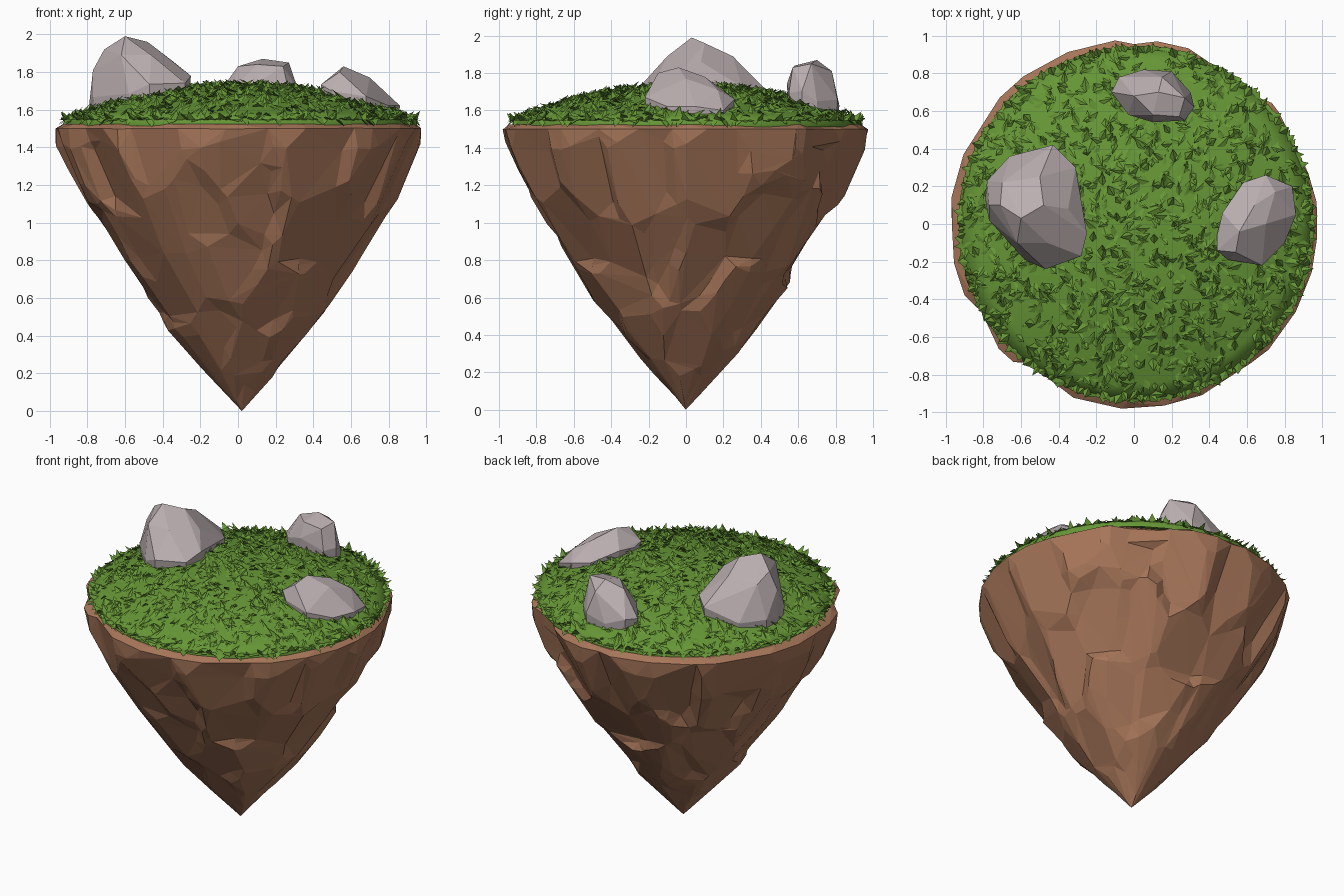
import bpy, bmesh, math, random
from mathutils import Vector

if "Cube" in bpy.data.objects:
    bpy.data.objects.remove(bpy.data.objects["Cube"])

random.seed(7)
TAU = 2 * math.pi


def material(name, rgb):
    m = bpy.data.materials.new(name)
    m.diffuse_color = (*rgb, 1)
    m.use_nodes = True
    m.node_tree.nodes["Principled BSDF"].inputs["Base Color"].default_value = m.diffuse_color
    return m


EARTH = material("earth brown", (0.385, 0.18, 0.10))
GRASS = material("grass green", (0.135, 0.31, 0.037))
STONE = material("stone grey", (0.49, 0.42, 0.43))


def finish(bm, name, mat):
    bmesh.ops.recalc_face_normals(bm, faces=bm.faces)
    me = bpy.data.meshes.new(name)
    bm.to_mesh(me)
    bm.free()
    me.materials.append(mat)
    ob = bpy.data.objects.new(name, me)
    bpy.context.collection.objects.link(ob)
    return ob


def lathe(bm, rings, tip_low=None, tip_high=None):
    """Skin a list of point rings, closing either end to a tip."""
    rows = [[bm.verts.new(p) for p in ring] for ring in rings]
    n = len(rows[0])
    for a, b in zip(rows, rows[1:]):
        for i in range(n):
            j = (i + 1) % n
            bm.faces.new((a[i], a[j], b[j], b[i]))
    for row, tip in ((rows[0], tip_low), (rows[-1], tip_high)):
        if tip is not None:
            t = bm.verts.new(tip)
            for i in range(n):
                bm.faces.new((row[i], row[(i + 1) % n], t))


# --- Earth: a cone broken into tilted flat chunks ---
PROFILE = [(0, 0), (0.05, 0.045), (0.2, 0.18), (0.4, 0.355), (0.6, 0.495), (0.8, 0.625),
           (1.0, 0.745), (1.2, 0.86), (1.4, 0.94), (1.53, 0.95)]


def earth_radius(z):
    for (z0, r0), (z1, r1) in zip(PROFILE, PROFILE[1:]):
        if z <= z1:
            return r0 + (r1 - r0) * (z - z0) / (z1 - z0)
    return PROFILE[-1][1]


chunks = []
for z0, count in ((1.34, 15), (1.0, 13), (0.68, 10), (0.36, 7), (0.16, 4)):
    for i in range(count):
        a = TAU * (i + random.uniform(-0.35, 0.35)) / count + z0
        z = z0 + random.uniform(-0.15, 0.15) * min(1, z0 * 2)
        slope = (earth_radius(z + 0.12) - earth_radius(z - 0.12)) / 0.24
        r = earth_radius(z) * random.uniform(0.955, 1.0)
        ta = a + random.uniform(-0.4, 0.4)
        normal = Vector((math.cos(ta), math.sin(ta), -slope + random.uniform(-0.12, 0.12)))
        chunks.append((Vector((r * math.cos(a), r * math.sin(a), z)), normal))


def chunk_radius(a, z):
    base = earth_radius(z)
    d = Vector((math.cos(a), math.sin(a), 0))
    p = d * base + Vector((0, 0, z))
    near = []
    for c, n in chunks:
        q = p - c
        q.z *= 0.55
        near.append((q.length, c, n))
    near.sort(key=lambda e: e[0])
    total = weight = 0
    for dist, c, n in near[:3]:
        r = (n.dot(c) - n.z * z) / max(n.dot(d), 0.3)
        r = min(max(r, base * 0.90), base * 1.03)
        w = math.exp(-60 * (dist - near[0][0]))
        total += r * w
        weight += w
    return total / weight


SEG, ROWS = 96, 40
rings = []
for k in range(ROWS + 1):
    z = 0.04 + (1.5 - 0.04) * k / ROWS
    ring = []
    for i in range(SEG):
        a = TAU * i / SEG
        r = chunk_radius(a, z)
        if z > 1.4:  # the rim stays wide enough to carry the turf
            r = max(r, 0.915)
        ring.append((r * math.cos(a) + 0.02 * (1 - z / 1.5), r * math.sin(a), z))
    rings.append(ring)
rings.append([(x * 0.96, y * 0.96, 1.525) for x, y, z in rings[-1]])
bm = bmesh.new()
lathe(bm, rings, (0.02, 0, 0), (0, 0, 1.525))
earth = finish(bm, "earth_cone", EARTH)
mod = earth.modifiers.new("facets", 'DECIMATE')
mod.ratio = 0.09


# --- Grass: low dome ---
def dome_z(x, y):
    q = min(math.hypot(x - 0.01, y) / 0.93, 1)
    return 1.55 + 0.183 * (1 - q ** 2.1)


rings = []
for r, drop in ((0.925, 0.04), (0.93, 0), (0.85, 0), (0.72, 0), (0.55, 0), (0.36, 0), (0.18, 0)):
    ring = []
    for i in range(40):
        a = TAU * i / 40
        x, y = r * math.cos(a) + 0.01, r * math.sin(a)
        ring.append((x, y, dome_z(x, y) - drop))
    rings.append(ring)
bm = bmesh.new()
lathe(bm, rings, None, (0.01, 0, 1.733))
dome = finish(bm, "grass_dome", GRASS)
for f in dome.data.polygons:
    f.use_smooth = True

# --- Grass blades: broad, low leaning three-sided spikes ---
bm = bmesh.new()


def blade(r, a, lean, reach, rise):
    root = Vector((r * math.cos(a) + 0.01, r * math.sin(a), 0))
    root.z = dome_z(root.x, root.y) - 0.006
    tip = root + Vector((reach * math.cos(lean), reach * math.sin(lean), 0))
    out = math.hypot(tip.x, tip.y)
    if out > 0.985:
        tip.x, tip.y = tip.x * 0.985 / out, tip.y * 0.985 / out
    tip.z = dome_z(tip.x, tip.y) + rise
    w = random.uniform(0.018, 0.03)
    feet = [bm.verts.new(root + Vector((w * math.cos(lean + t), w * math.sin(lean + t), 0)))
            for t in (1.4, math.pi, -1.4)]
    for f in feet:
        f.co.z = dome_z(f.co.x, f.co.y) - 0.005
    top = bm.verts.new(tip)
    for j in range(3):
        bm.faces.new((feet[j], feet[(j + 1) % 3], top))


for i in range(1350):
    blade(0.92 * math.sqrt((i + 0.5) / 1350), i * 2.39996 + random.uniform(-0.3, 0.3),
          random.uniform(0, TAU), random.uniform(0.03, 0.075), random.uniform(0.01, 0.036))
for i in range(200):  # fringe hanging over the rim
    a = TAU * i / 200
    blade(0.925, a, a + random.uniform(-1.0, 1.0), random.uniform(0.02, 0.05),
          random.uniform(-0.045, 0.045))
finish(bm, "grass_blades", GRASS)


# --- Boulders: convex stones from a ground outline plus crown points ---
def boulder(name, outline, crown, wall):
    bm = bmesh.new()
    cx = sum(p[0] for p in outline) / len(outline)
    cy = sum(p[1] for p in outline) / len(outline)
    for i, (x, y) in enumerate(outline):
        z = dome_z(x, y)
        bm.verts.new((cx + (x - cx) * 0.97, cy + (y - cy) * 0.97, z - 0.03))
        bm.verts.new((x, y, z + wall * (0.5 + 0.5 * (i % 2))))
    for p in crown:
        bm.verts.new(p)
    res = bmesh.ops.convex_hull(bm, input=bm.verts)
    bmesh.ops.delete(bm, geom=list({g for g in res["geom_interior"] if isinstance(g, bmesh.types.BMVert)}),
                     context='VERTS')
    bmesh.ops.dissolve_limit(bm, angle_limit=math.radians(9), verts=bm.verts, edges=bm.edges)
    finish(bm, name, STONE)


boulder("large_boulder",
        [(-0.79, 0.13), (-0.78, 0.23), (-0.66, 0.36), (-0.43, 0.42), (-0.31, 0.3), (-0.25, -0.05),
         (-0.28, -0.17), (-0.47, -0.24), (-0.58, -0.19), (-0.77, 0.02)],
        [(-0.60, 0.03, 1.99), (-0.71, 0.1, 1.92), (-0.70, 0.22, 1.87), (-0.48, 0.1, 1.96),
         (-0.5, 0.25, 1.89), (-0.35, 0.08, 1.86), (-0.46, -0.1, 1.89), (-0.62, -0.1, 1.89),
         (-0.77, 0.1, 1.81)], 0.06)
boulder("back_boulder",
        [(-0.12, 0.7), (-0.08, 0.78), (0.05, 0.82), (0.2, 0.81), (0.3, 0.7), (0.32, 0.62),
         (0.27, 0.55), (0.1, 0.54), (-0.03, 0.58)],
        [(0.13, 0.70, 1.87), (0.27, 0.67, 1.85), (0.0, 0.68, 1.83), (0.1, 0.58, 1.84),
         (0.24, 0.57, 1.83), (0.15, 0.78, 1.81)], 0.07)
boulder("right_boulder",
        [(0.44, -0.06), (0.44, -0.14), (0.5, -0.19), (0.68, -0.22), (0.8, -0.1), (0.86, 0.05),
         (0.84, 0.2), (0.7, 0.26), (0.58, 0.22), (0.47, 0.06)],
        [(0.56, -0.04, 1.83), (0.54, -0.15, 1.80), (0.70, 0.0, 1.77), (0.64, 0.1, 1.78),
         (0.75, 0.17, 1.71)], 0.04)
